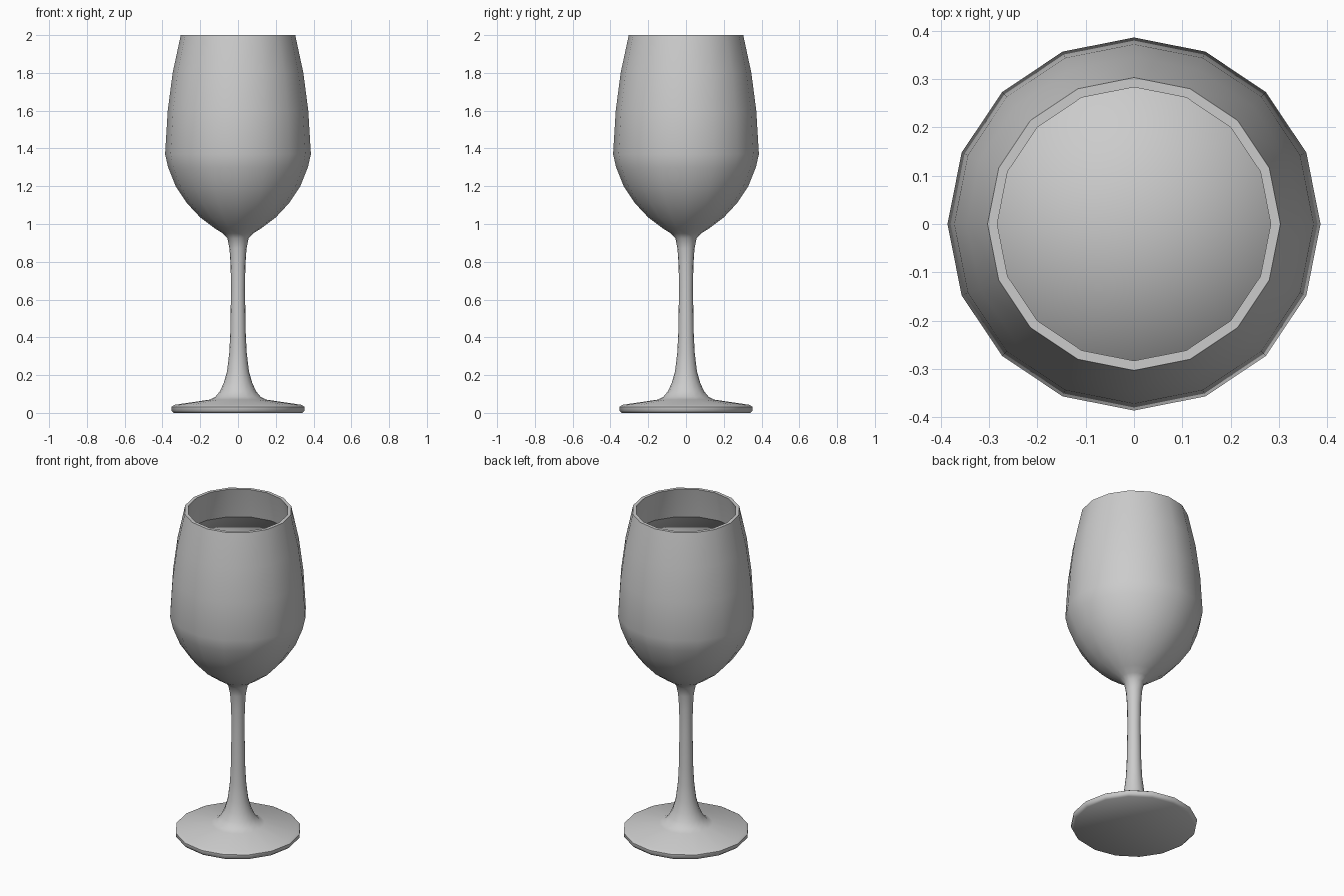
import bpy, bmesh, math
from mathutils import Vector

if "Cube" in bpy.data.objects:
    bpy.data.objects.remove(bpy.data.objects["Cube"], do_unlink=True)

SIDES = 16

grey = bpy.data.materials.new("plain_grey")
grey.use_nodes = True
COLOUR = (0.6, 0.6, 0.6, 1)
grey.diffuse_color = COLOUR
grey.node_tree.nodes["Principled BSDF"].inputs["Base Color"].default_value = COLOUR


def lathe(name, profile, angle):
    """Spin a (radius, height) profile around the z axis."""
    bm = bmesh.new()
    verts = [bm.verts.new((r, 0, z)) for r, z in profile]
    edges = [bm.edges.new(pair) for pair in zip(verts, verts[1:])]
    bmesh.ops.spin(bm, geom=verts + edges, cent=(0, 0, 0), axis=(0, 0, 1),
                   angle=math.tau, steps=SIDES)
    bmesh.ops.remove_doubles(bm, verts=bm.verts, dist=0.0005)
    bmesh.ops.recalc_face_normals(bm, faces=bm.faces)
    mesh = bpy.data.meshes.new(name)
    bm.to_mesh(mesh)
    bm.free()
    mesh.materials.append(grey)
    obj = bpy.data.objects.new(name, mesh)
    bpy.context.collection.objects.link(obj)
    bpy.ops.object.select_all(action='DESELECT')
    obj.select_set(True)
    bpy.context.view_layer.objects.active = obj
    bpy.ops.object.shade_smooth_by_angle(angle=math.radians(angle))
    return obj


# Foot, stem and bowl, from the underside up the outside
foot = [(0, 0), (.34, 0), (.353, .012), (.353, .032), (.335, .043), (.15, .07)]
stem = [(.12, .085), (.095, .115), (.075, .16), (.058, .22), (.046, .32),
        (.041, .42), (.037, .65), (.039, .78), (.045, .87), (.056, .925)]
bowl = [(.08, .95), (.12, .975), (.2, 1.035), (.27, 1.11), (.33, 1.2),
        (.37, 1.3), (.386, 1.37), (.372, 1.6), (.346, 1.8), (.303, 2)]

# Inside of the bowl, from the rim down
inside = [(.283, 2), (.328, 1.8), (.356, 1.6), (.371, 1.37), (.354, 1.3),
          (.314, 1.2), (.255, 1.12), (.185, 1.05), (.08, .985), (0, .97)]
lathe("wine_glass", foot + stem + bowl + inside, 50)

# Liquid filling the bowl just inside the wall
surface = [(0, 1.81), (.325, 1.81)]
body = [(r * .99, z + .004) for r, z in inside[2:]]
lathe("liquid", surface + body, 180)
